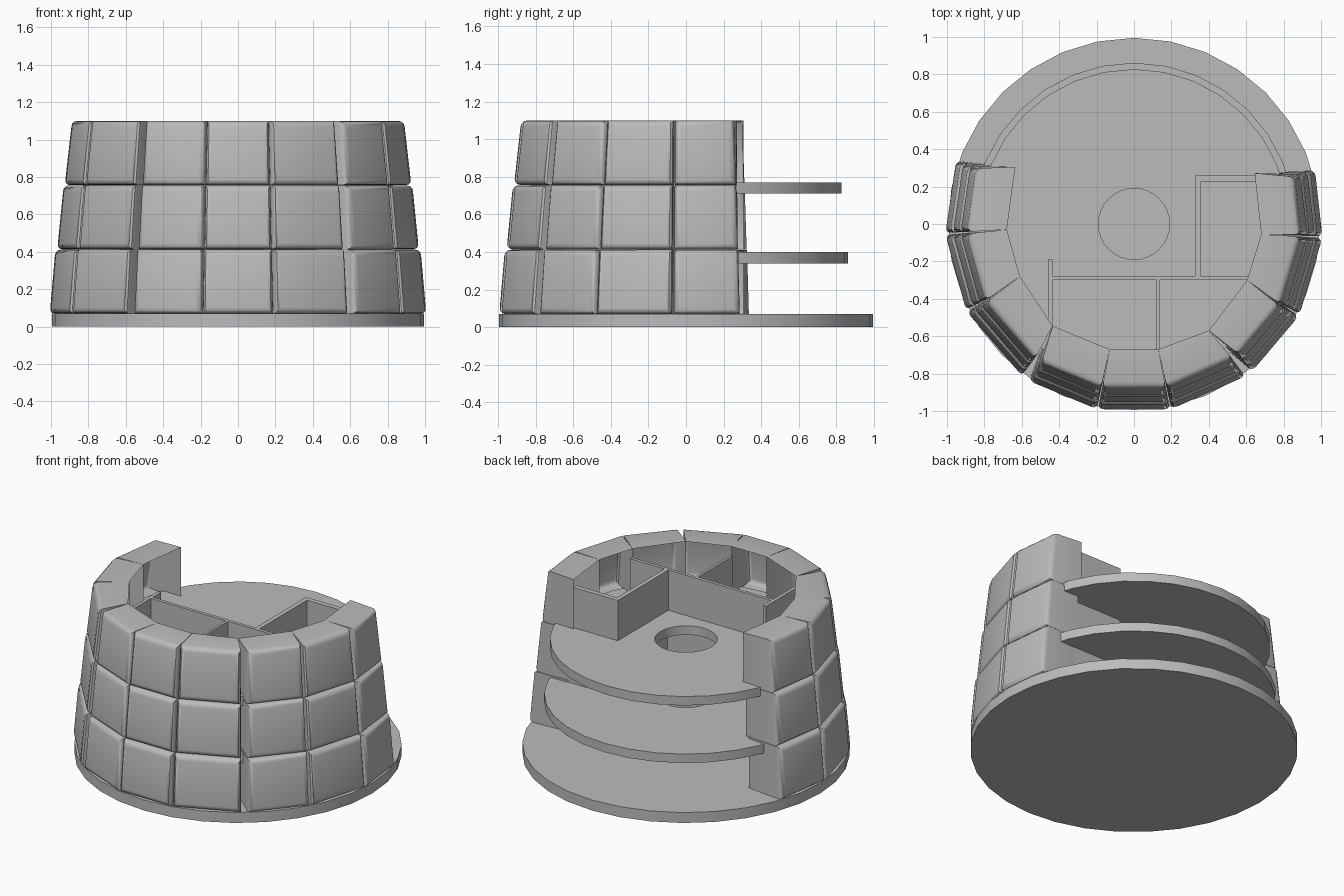
import bpy, bmesh, math

if "Cube" in bpy.data.objects:
    bpy.data.objects.remove(bpy.data.objects["Cube"])

grey = bpy.data.materials.new("plain_grey")
grey.diffuse_color = (0.5, 0.5, 0.5, 1)
grey.use_nodes = True
grey.node_tree.nodes["Principled BSDF"].inputs["Base Color"].default_value = grey.diffuse_color


def add(name, bm, smooth=None):
    bmesh.ops.recalc_face_normals(bm, faces=bm.faces)
    mesh = bpy.data.meshes.new(name)
    bm.to_mesh(mesh)
    bm.free()
    mesh.materials.append(grey)
    ob = bpy.data.objects.new(name, mesh)
    bpy.context.collection.objects.link(ob)
    if smooth:
        bpy.ops.object.select_all(action='DESELECT')
        ob.select_set(True)
        bpy.context.view_layer.objects.active = ob
        bpy.ops.object.shade_smooth_by_angle(angle=math.radians(smooth))
    return ob


def polar(r, deg, z):
    a = math.radians(deg)
    return (r * math.cos(a), r * math.sin(a), z)


def disc(name, r, z0, z1, hole=0, n=32):
    bm = bmesh.new()
    ring = lambda rad, z: [bm.verts.new(polar(rad, 360 * i / n, z)) for i in range(n)]
    lo, hi = ring(r, z0), ring(r, z1)
    loops = [(lo, hi)]
    if hole:
        hlo, hhi = ring(hole, z0), ring(hole, z1)
        loops += [(hi, hhi), (hhi, hlo), (hlo, lo)]
    else:
        bm.faces.new(lo)
        bm.faces.new(hi)
    for a, b in loops:
        for i in range(n):
            j = (i + 1) % n
            bm.faces.new((a[i], a[j], b[j], b[i]))
    return add(name, bm, 30)


# Base plate and the two upper floors with a round stair opening
disc("base_plate", 0.995, 0, 0.07)
disc("middle_floor", 0.862, 0.34, 0.40, 0.19)
disc("top_floor", 0.828, 0.71, 0.77, 0.19)

# Wall seams: outer angle, half gap in degrees, inner point of the top tier
seams = [(160.5, 0, (-.635, .305)), (183, .3, (-.68, -.03)), (207.5, .3, (-.61, -.28)),
         (235, 1.3, (-.435, -.545)), (258.8, .2, (-.13, -.67)), (281.2, .2, (.13, -.67)),
         (307.5, 1.3, (.40, -.57)), (331, .3, (.605, -.30)), (356, .3, (.68, -.055)),
         (376.5, 0, (.645, .272))]
# Tiers: bottom z and radius, top z and radius, scale of the inner outline
tiers = [("lower", .07, 1.012, .412, .982, 1.07), ("middle", .414, .972, .755, .938, 1.04),
         ("upper", .757, .932, 1.10, .893, 1.0)]

# Hollow pillow-edged wall blocks, open towards the rooms
for name, z0, r0, z1, r1, k in tiers:
    bm = bmesh.new()
    for (a0, g0, p0), (a1, g1, p1) in zip(seams, seams[1:]):
        a0, a1 = a0 + g0, a1 - g1
        outer = [bm.verts.new(c) for c in (polar(r0, a0, z0), polar(r0, a1, z0),
                                           polar(r1, a1, z1), polar(r1, a0, z1))]
        inner = [bm.verts.new((p[0] * k, p[1] * (k if p[1] < 0 else 1), z))
                 for p, z in ((p0, z0), (p1, z0), (p1, z1), (p0, z1))]
        face = bm.faces.new(outer)
        for i in range(4):
            j = (i + 1) % 4
            bm.faces.new((outer[i], inner[i], inner[j], outer[j]))
        bmesh.ops.recalc_face_normals(bm, faces=bm.faces)
        bmesh.ops.bevel(bm, geom=list(face.edges), offset=.032, segments=3,
                        profile=.5, affect='EDGES')
    add(name + "_wall_blocks", bm, 35)

# Room partitions: x0, x1, y0, y1
walls = [(-.46, -.437, -.55, -.19), (-.437, .61, -.30, -.278), (.12, .137, -.67, -.30),
         (.325, .355, -.278, .258), (.355, .66, .225, .258)]
for name, z0, z1, k in (("lower", .07, .34, 1.07), ("middle", .40, .67, 1.04),
                        ("upper", .77, 1.04, 1.0)):
    bm = bmesh.new()
    for x0, x1, y0, y1 in walls:
        cube = bmesh.ops.create_cube(bm, size=1)["verts"]
        for v in cube:
            v.co = (k * (x1 if v.co.x > 0 else x0), k * (y1 if v.co.y > 0 else y0),
                    z1 if v.co.z > 0 else z0)
    add(name + "_partitions", bm)
